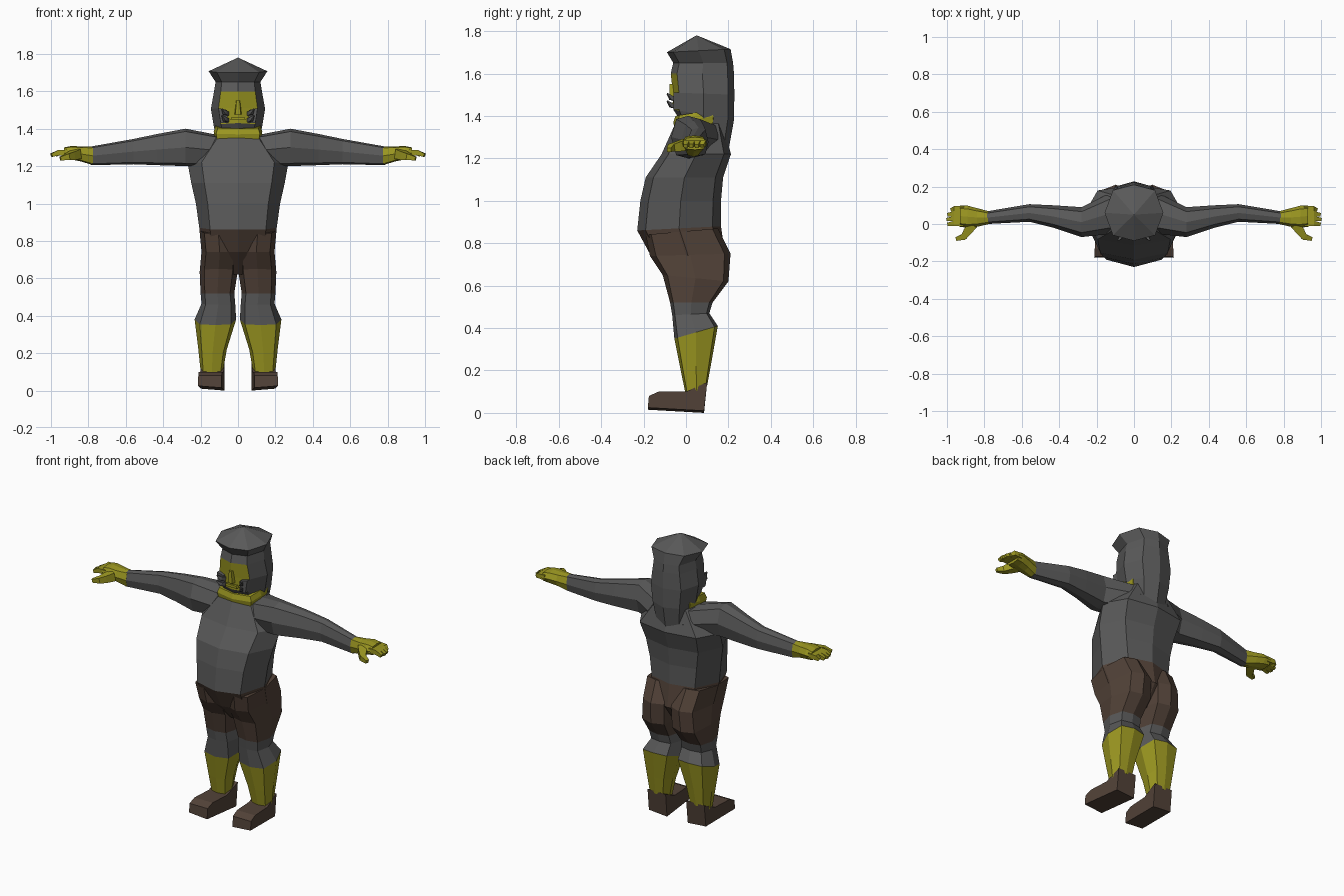
import bpy
import bmesh
from mathutils import Vector

if "Cube" in bpy.data.objects:
    bpy.data.objects.remove(bpy.data.objects["Cube"])


def material(name, rgb):
    m = bpy.data.materials.new(name)
    m.use_nodes = True
    m.diffuse_color = (*rgb, 1)
    m.node_tree.nodes["Principled BSDF"].inputs["Base Color"].default_value = (*rgb, 1)
    return m


MATS = [material("charcoal cloth", (0.1, 0.1, 0.1)),
        material("brown leather", (0.085, 0.055, 0.04)),
        material("olive yellow skin", (0.33, 0.31, 0.015))]
CLOTH, LEATHER, SKIN = range(3)


def octagon(x0, x1, y0, y1, a=0.72, b=0.8):
    """Eight points round a box; a and b set how square the corners are."""
    cx, cy, hx, hy = (x0 + x1) / 2, (y0 + y1) / 2, (x1 - x0) / 2, (y1 - y0) / 2
    unit = [(0, -1), (a, -b), (1, 0), (a, b), (0, 1), (-a, b), (-1, 0), (-a, -b)]
    return [(cx + u * hx, cy + v * hy) for u, v in unit]


def level_ring(zf, zb, x0, x1, y0, y1, **k):
    """Ring across z, sloping from zf at the front to zb at the back."""
    return [Vector((x, y, zf + (zb - zf) * (y - y0) / (y1 - y0)))
            for x, y in octagon(x0, x1, y0, y1, **k)]


def arm_ring(x, y0, y1, z0, z1):
    return [Vector((x, y, z)) for y, z in octagon(y0, y1, z0, z1, a=0.7, b=0.85)]


def loft(name, rings, bands, mirror=False, apex=None):
    """Join rings into a closed skin; bands gives one colour per ring gap."""
    bm = bmesh.new()
    rows = [[bm.verts.new(p) for p in r] for r in rings]
    n = len(rows[0])
    for i in range(len(rows) - 1):
        for j in range(n):
            k = (j + 1) % n
            f = bm.faces.new((rows[i][j], rows[i][k], rows[i + 1][k], rows[i + 1][j]))
            f.material_index = bands[i]
    bm.faces.new(rows[0][::-1]).material_index = bands[0]
    if apex:
        tip = bm.verts.new(apex)
        for j in range(n):
            bm.faces.new((rows[-1][j], rows[-1][(j + 1) % n], tip)).material_index = bands[-1]
    else:
        bm.faces.new(rows[-1]).material_index = bands[-1]
    bmesh.ops.recalc_face_normals(bm, faces=bm.faces)
    mesh = bpy.data.meshes.new(name)
    bm.to_mesh(mesh)
    bm.free()
    for m in MATS:
        mesh.materials.append(m)
    ob = bpy.data.objects.new(name, mesh)
    bpy.context.collection.objects.link(ob)
    if mirror:
        ob.modifiers.new("mirror", "MIRROR").use_mirror_merge = False
    return ob


def tube(name, points, radii, colour, sides=4):
    """Tapered limb along a path lying mostly in the xy plane."""
    rings = []
    for i, p in enumerate(points):
        p = Vector(p)
        d = Vector(points[min(i + 1, len(points) - 1)]) - Vector(points[max(i - 1, 0)])
        side = d.cross(Vector((0, 0, 1))).normalized()
        up = side.cross(d).normalized()
        r = radii[i]
        rings.append([p + side * r * s + up * r * t
                      for s, t in ((1, 1), (-1, 1), (-1, -1), (1, -1))])
    return loft(name, rings, [colour] * (len(rings) - 1), mirror=True)


# Torso and pelvis: height, half width, front, back
body = [(0.62, 0.08, -0.05, 0.10), (0.74, 0.195, -0.165, 0.185),
        (0.86, 0.207, -0.23, 0.165), (1.0, 0.225, -0.215, 0.165),
        (1.11, 0.25, -0.19, 0.175), (1.22, 0.27, -0.115, 0.212),
        (1.365, 0.14, -0.05, 0.175)]
loft("torso", [level_ring(z, z + (0.02 if z == 0.86 else 0), -w, w, f, b)
               for z, w, f, b in body], [LEATHER] * 2 + [CLOTH] * 4)

# Neck
loft("neck", [level_ring(1.32, 1.32, -0.12, 0.12, -0.05, 0.14, a=0.9),
              level_ring(1.37, 1.40, -0.13, 0.13, -0.06, 0.15, a=0.9),
              level_ring(1.40, 1.43, -0.12, 0.12, -0.05, 0.14, a=0.9)], [SKIN] * 2)

# Legs: front height, back height, inner x, outer x, front y, back y
leg = [(0.84, 0.87, 0.005, 0.205, -0.19, 0.15), (0.74, 0.75, 0.0, 0.195, -0.17, 0.21),
       (0.65, 0.62, 0.002, 0.205, -0.11, 0.2), (0.52, 0.52, 0.02, 0.2, -0.075, 0.125),
       (0.46, 0.47, 0.015, 0.195, -0.065, 0.11), (0.35, 0.41, 0.01, 0.232, -0.055, 0.15),
       (0.20, 0.24, 0.06, 0.212, -0.025, 0.12), (0.08, 0.13, 0.08, 0.2, 0.0, 0.1)]
loft("legs", [level_ring(*r, a=0.75, b=0.85) for r in leg],
     [LEATHER] * 3 + [CLOTH] * 2 + [SKIN] * 2, mirror=True)

# Boots: side outline swept across the foot, turned slightly outward
outline = [(-0.18, 0.015), (0.085, 0.0), (0.1, 0.145), (0.0, 0.1), (-0.13, 0.1), (-0.175, 0.08)]
loft("boots", [[Vector((x - 0.06 * y, y, z + lift * (z < 0.05))) for y, z in outline]
               for x, lift in ((0.077, 0.0), (0.202, 0.01))], [LEATHER], mirror=True)

# Sleeves
sleeve = [(0.1, -0.05, 0.18, 1.2, 1.365), (0.28, -0.07, 0.09, 1.2, 1.4),
          (0.43, -0.02, 0.1, 1.205, 1.372), (0.56, 0.012, 0.106, 1.21, 1.345),
          (0.785, 0.0, 0.068, 1.205, 1.305)]
loft("sleeves", [arm_ring(*r) for r in sleeve], [CLOTH] * 4, mirror=True)

# Hands, fingers and thumbs
palm = [(0.775, 0.0, 0.068, 1.205, 1.305), (0.84, -0.015, 0.085, 1.225, 1.305),
        (0.89, -0.02, 0.098, 1.235, 1.308), (0.93, -0.015, 0.1, 1.24, 1.3)]
loft("hands", [arm_ring(*r) for r in palm], [SKIN] * 3, mirror=True)
for i in range(4):
    y = 0.003 + 0.026 * i
    tip = (0.995, 1.0, 0.995, 0.975)[i]
    tube("finger_%d" % (i + 1), [(0.91, y, 1.272), (0.96, y, 1.272), (tip, y - 0.005, 1.258)],
         [0.016, 0.014, 0.009], SKIN)
tube("thumbs", [(0.86, 0.0, 1.265), (0.89, -0.04, 1.255), (0.91, -0.068, 1.25), (0.95, -0.08, 1.24)],
     [0.026, 0.022, 0.017, 0.01], SKIN)

# Hooded head: front height, back height, half width, front, back
hood = [(1.385, 1.235, 0.105, -0.03, 0.2), (1.43, 1.38, 0.128, -0.06, 0.226),
        (1.51, 1.50, 0.145, -0.062, 0.228), (1.60, 1.60, 0.128, -0.072, 0.226),
        (1.65, 1.65, 0.12, -0.06, 0.222), (1.70, 1.715, 0.157, -0.09, 0.21)]
head = loft("hooded_head", [level_ring(zf, zb, -w, w, f, b) for zf, zb, w, f, b in hood],
            [CLOTH] * 6, apex=(0, 0.05, 1.78))
for p in head.data.polygons:
    # The face is the front panels between chin and brow
    if p.normal.y < -0.7 and 1.43 < p.center.z < 1.6:
        p.material_index = SKIN

# Beard corners beside the mouth, with two small curled points
loft("beard_corners", [[Vector((x, y, z)) for x, z in
                        ((0.053, 1.43), (0.093, 1.43), (0.105, 1.51), (0.058, 1.5))]
                       for y in (-0.06, -0.02)], [CLOTH], mirror=True)
for name, z in (("moustache_points", 1.495), ("beard_points", 1.46)):
    tube(name, [(0.06, -0.045, z - 0.015), (0.07, -0.07, z - 0.01), (0.085, -0.088, z + 0.01)],
         [0.012, 0.01, 0.003], CLOTH)

# Nose and lip
loft("nose", [[Vector((x * s, y, z)) for x, z in
               ((-0.02, 1.475), (0.02, 1.475), (0.012, 1.55), (-0.012, 1.55))]
              for s, y in ((1, -0.05), (0.7, -0.078))], [SKIN])
loft("lip", [[Vector((x, y, z)) for x, z in
              ((-0.04, 1.447), (0.04, 1.447), (0.035, 1.463), (-0.035, 1.463))]
             for y in (-0.04, -0.07)], [SKIN])
